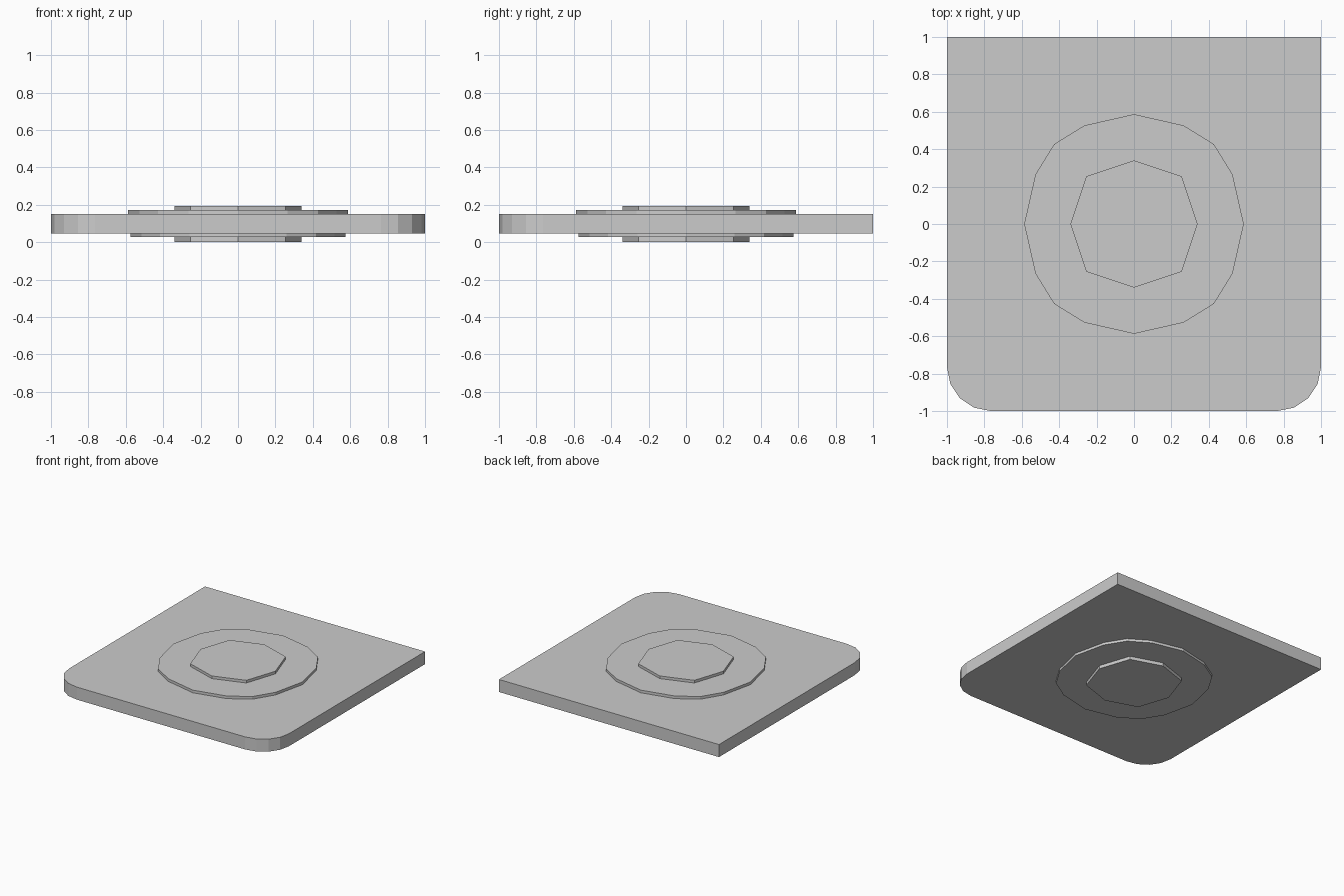
import bpy
import bmesh
from math import cos, sin, pi

cube = bpy.data.objects.get("Cube")
if cube:
    bpy.data.objects.remove(cube, do_unlink=True)

grey = bpy.data.materials.new("light_grey")
grey.use_nodes = True
colour = (0.6, 0.6, 0.6, 1)
grey.diffuse_color = colour
grey.node_tree.nodes["Principled BSDF"].inputs["Base Color"].default_value = colour


def slab(name, outline, bottom, top):
    """Extrude a counter-clockwise outline between two heights."""
    mesh = bpy.data.meshes.new(name)
    bm = bmesh.new()
    face = bm.faces.new([bm.verts.new((x, y, bottom)) for x, y in outline])
    result = bmesh.ops.extrude_face_region(bm, geom=[face])
    for v in result["geom"]:
        if isinstance(v, bmesh.types.BMVert):
            v.co.z = top
    bmesh.ops.recalc_face_normals(bm, faces=bm.faces)
    bm.to_mesh(mesh)
    bm.free()
    mesh.materials.append(grey)
    obj = bpy.data.objects.new(name, mesh)
    bpy.context.collection.objects.link(obj)


def four_turns(points, scale=1):
    """Repeat a quarter outline around the centre."""
    outline = []
    for _ in range(4):
        outline += [(x * scale, y * scale) for x, y in points]
        points = [(-y, x) for x, y in points]
    return outline


# Plate with two square back corners and two rounded front corners
radius = 0.235
inner = 1 - radius
arc = [(inner + radius * sin(a), -inner - radius * cos(a))
       for a in (i * pi / 8 for i in range(5))]
plate = arc + [(1, 1), (-1, 1)] + [(-x, y) for x, y in reversed(arc)]
slab("plate", plate, 0.048, 0.151)

# Stepped discs and pads on both sides
disc = [(0.587, 0), (0.527, 0.265), (0.427, 0.427), (0.265, 0.527)]
pad = [(0.34, 0), (0.255, 0.255)]
slab("upper_disc", four_turns(disc), 0.14, 0.173)
slab("lower_disc", four_turns(disc, 0.977), 0.027, 0.06)
slab("upper_pad", four_turns(pad), 0.16, 0.195)
slab("lower_pad", four_turns(pad), 0, 0.04)
